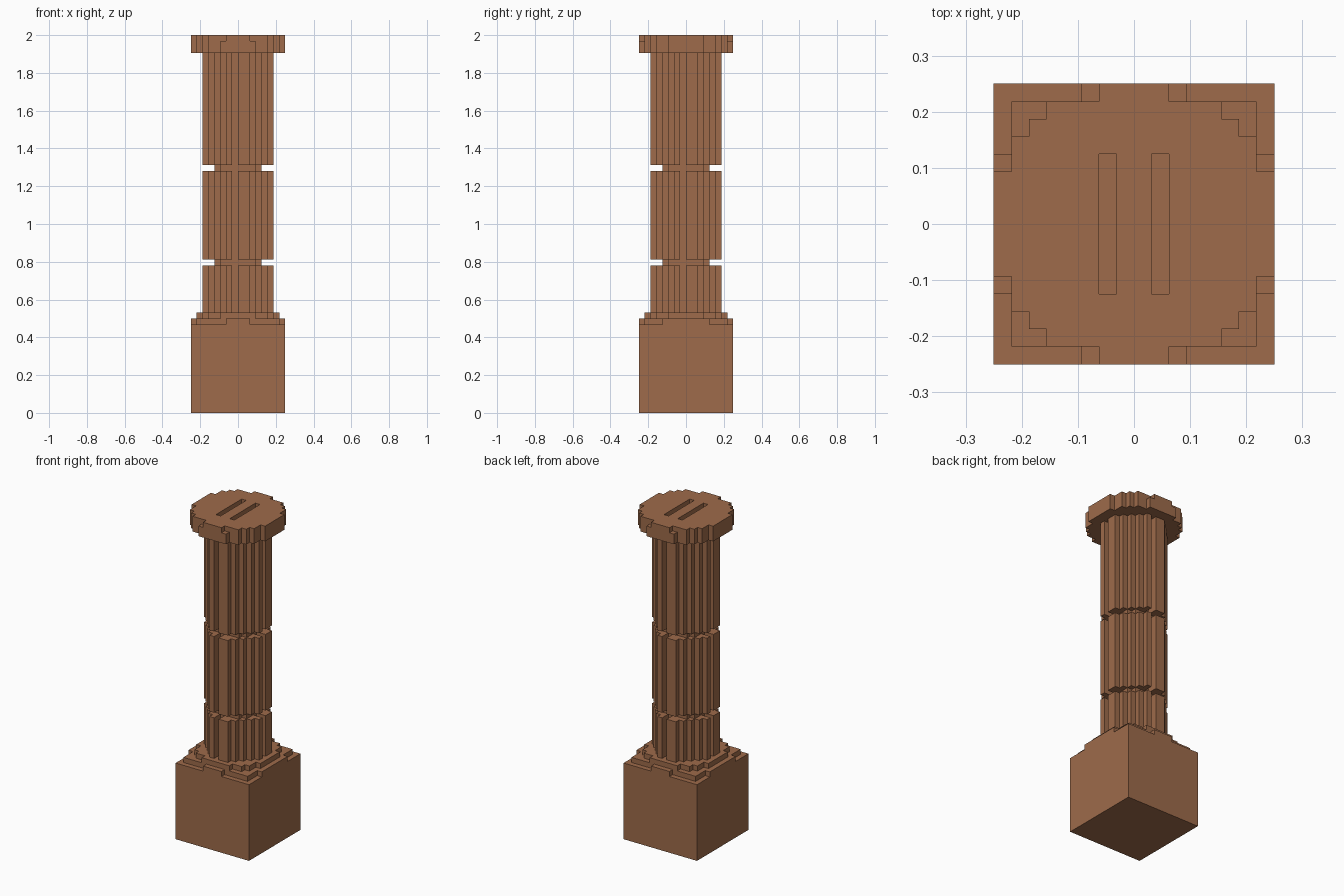
import bpy
import bmesh

cube = bpy.data.objects.get("Cube")
if cube:
    bpy.data.objects.remove(cube, do_unlink=True)

U = 1 / 32  # one block of the stepped grid

clay = bpy.data.materials.new("brown clay")
clay.use_nodes = True
colour = (0.342, 0.147, 0.069, 1)
clay.diffuse_color = colour
bsdf = clay.node_tree.nodes["Principled BSDF"]
bsdf.inputs["Base Color"].default_value = colour
bsdf.inputs["Roughness"].default_value = 0.9


def stairs(corners):
    """Stepped quarter outline through its outer corners, anticlockwise."""
    pts = [corners[0]]
    for a, b in zip(corners, corners[1:]):
        pts += [(b[0], a[1]), b]
    return pts


def mirrored(corners):
    """Full outline mirrored in x and y."""
    q = stairs(corners)
    r = q[::-1]
    return (q + [(-x, y) for x, y in r] + [(-x, -y) for x, y in q]
            + [(x, -y) for x, y in r])


def fluted(corners, groove):
    """Full outline turned in quarters, with a groove in each side."""
    q = groove + stairs(corners)
    out = []
    for _ in range(4):
        out += q
        q = [(-y, x) for x, y in q]
    return out


def prism(name, outline, z0, z1):
    bm = bmesh.new()
    face = bm.faces.new([bm.verts.new((x * U, y * U, z0 * U)) for x, y in outline])
    top = bmesh.ops.extrude_face_region(bm, geom=[face])["geom"]
    bmesh.ops.translate(bm, vec=(0, 0, (z1 - z0) * U),
                        verts=[v for v in top if isinstance(v, bmesh.types.BMVert)])
    bmesh.ops.recalc_face_normals(bm, faces=bm.faces)
    me = bpy.data.meshes.new(name)
    bm.to_mesh(me)
    bm.free()
    me.materials.append(clay)
    ob = bpy.data.objects.new(name, me)
    bpy.context.collection.objects.link(ob)
    return ob


def box(x0, x1, y0, y1):
    return [(x0, y0), (x1, y0), (x1, y1), (x0, y1)]


# Square plinth with chipped top corners, and the round foot on it
prism("plinth", box(-8, 8, -8, 8), 0, 15)
prism("plinth_top", mirrored([(8, 4), (7, 7), (2, 8)]), 15, 16)
prism("foot_ring", mirrored([(7, 3), (6, 5), (5, 6), (3, 7)]), 16, 17)

# Fluted shaft in three drums
drum = fluted([(6, 2), (5, 3), (4, 4), (3, 5), (2, 6)],
              [(6, -1), (4, -1), (4, 0), (6, 0)])
for name, z0, z1 in (("lower", 17, 25), ("middle", 26, 41), ("upper", 42, 61)):
    prism(name + "_drum", drum, z0, z1)

# Narrow joints between the drums
joint = mirrored([(4, 3), (3, 4)])
for name, z in (("lower", 25), ("upper", 41)):
    prism(name + "_joint", joint, z, z + 1)

# Capital: a stepped disc with two slots in its top
prism("capital", mirrored([(8, 3), (7, 5), (6, 6), (5, 7), (3, 8)]), 61, 63)
cap = prism("capital_top", mirrored([(8, 3), (7, 5), (6, 6), (5, 7), (2, 8)]), 63, 64)
for x in (-2, 1):
    cutter = prism("slot_cutter", box(x, x + 1, -4, 4), 62.5, 64.5)
    cutter.hide_render = True
    mod = cap.modifiers.new("slot", "BOOLEAN")
    mod.operation = "DIFFERENCE"
    mod.solver = "EXACT"
    mod.object = cutter
    bpy.context.view_layer.objects.active = cap
    bpy.ops.object.modifier_apply(modifier=mod.name)
    bpy.data.objects.remove(cutter, do_unlink=True)
